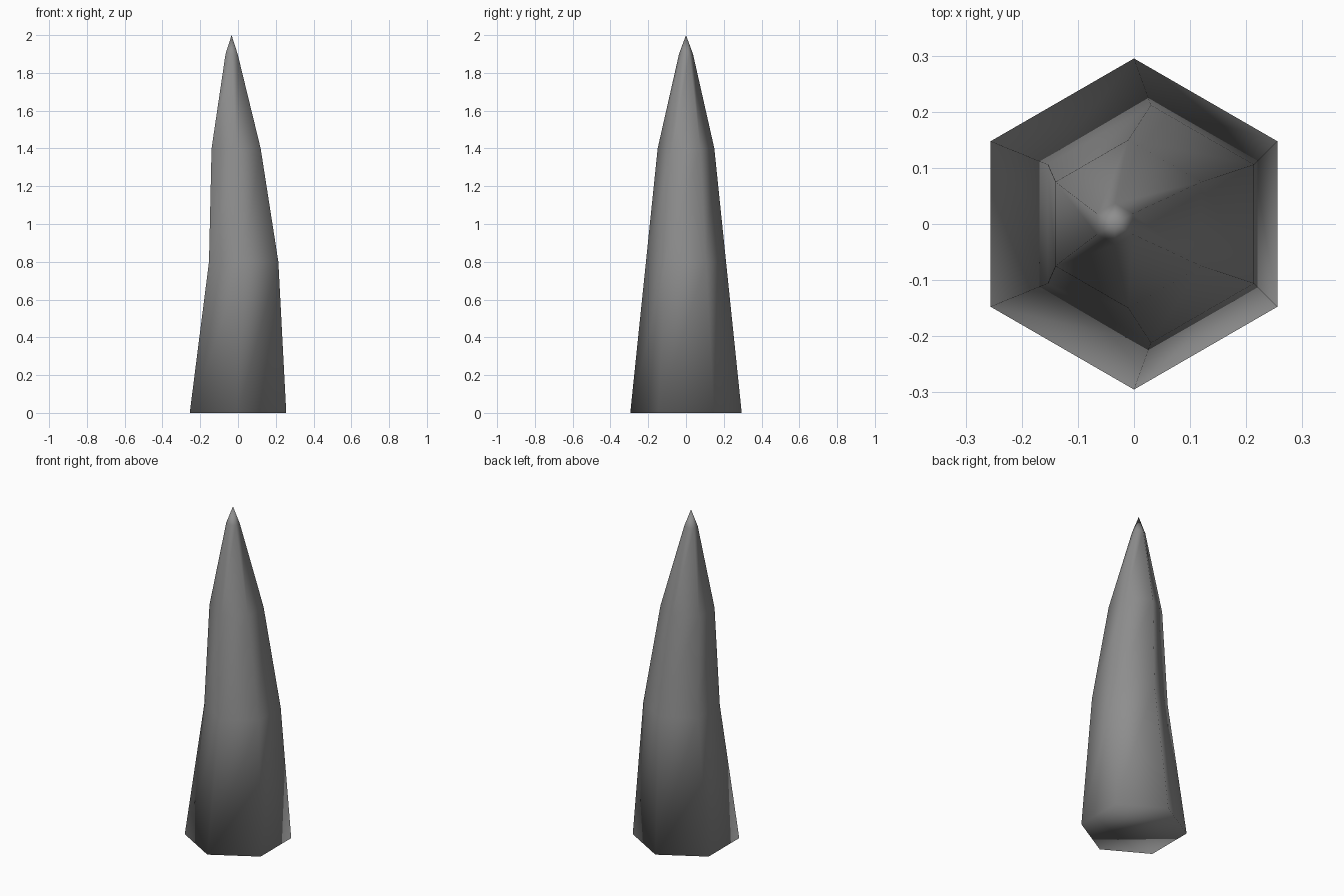
import bpy, bmesh
from math import cos, sin, pi

if "Cube" in bpy.data.objects:
    bpy.data.objects.remove(bpy.data.objects["Cube"])

# Rings of the bent six-sided spike: (height, x offset, radius)
RINGS = [(0.0, 0.0, 0.295), (0.8, 0.03, 0.212), (1.4, -0.01, 0.15), (1.9, -0.034, 0.037)]
TIP = (-0.034, 0, 2.0)
SIDES = 6

bm = bmesh.new()
loops = []
for z, x, r in RINGS:
    angles = [pi / 2 + 2 * pi * i / SIDES for i in range(SIDES)]
    loops.append([bm.verts.new((x + r * cos(a), r * sin(a), z)) for a in angles])

# Side walls
for low, high in zip(loops, loops[1:]):
    for i in range(SIDES):
        j = (i + 1) % SIDES
        bm.faces.new((low[i], low[j], high[j], high[i]))

# Pointed tip and closed base
tip = bm.verts.new(TIP)
for i in range(SIDES):
    bm.faces.new((loops[-1][i], loops[-1][(i + 1) % SIDES], tip))
bm.faces.new(loops[0][::-1])

# Soft shading over the whole spike
for f in bm.faces:
    f.smooth = True
bmesh.ops.recalc_face_normals(bm, faces=bm.faces)

mesh = bpy.data.meshes.new("spike")
bm.to_mesh(mesh)
bm.free()

# Dark grey stone
dark = bpy.data.materials.new("dark_grey")
dark.diffuse_color = (0.27, 0.27, 0.27, 1)
dark.use_nodes = True
dark.node_tree.nodes["Principled BSDF"].inputs["Base Color"].default_value = dark.diffuse_color
mesh.materials.append(dark)
bpy.context.collection.objects.link(bpy.data.objects.new("spike", mesh))
